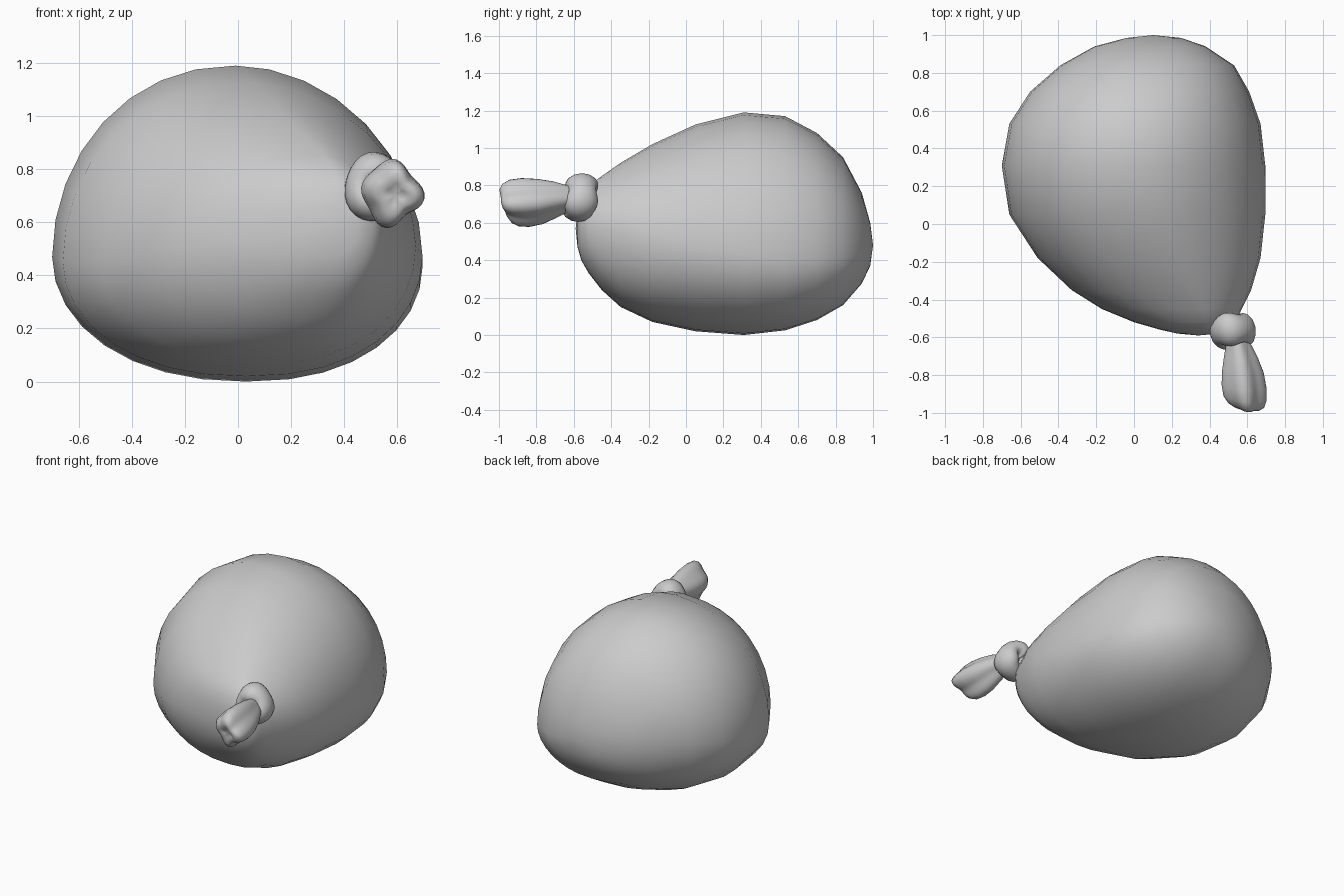
import bpy, bmesh, math
from math import sin, cos, pi

cube = bpy.data.objects.get("Cube")
if cube:
    bpy.data.objects.remove(cube)

grey = bpy.data.materials.new("plain_grey")
grey.use_nodes = True
colour = (0.6, 0.6, 0.6, 1)
grey.diffuse_color = colour
grey.node_tree.nodes["Principled BSDF"].inputs["Base Color"].default_value = colour


def finish(name, bm):
    bmesh.ops.recalc_face_normals(bm, faces=bm.faces)
    mesh = bpy.data.meshes.new(name)
    bm.to_mesh(mesh)
    bm.free()
    mesh.materials.append(grey)
    mesh.shade_smooth()
    obj = bpy.data.objects.new(name, mesh)
    bpy.context.collection.objects.link(obj)
    return obj


def loft(name, rings, start=None, end=None, loop=False):
    """Skin rings of points; close with pole points or join last to first."""
    bm = bmesh.new()
    rows = [[bm.verts.new(p) for p in ring] for ring in rings]
    n = len(rows[0])
    pairs = list(zip(rows, rows[1:]))
    if loop:
        pairs.append((rows[-1], rows[0]))
    for a, b in pairs:
        for i in range(n):
            j = (i + 1) % n
            bm.faces.new((a[i], a[j], b[j], b[i]))
    for pole, row in ((start, rows[0]), (end, rows[-1])):
        if pole:
            tip = bm.verts.new(pole)
            for i in range(n):
                bm.faces.new((tip, row[i], row[(i + 1) % n]))
    return finish(name, bm)


def angles(n):
    return [2 * pi * i / n for i in range(n)]


# Inflated body: sections back to front
# (y, left x, right x, bottom z, top z, ridge x, widest z)
sections = [
    (.985, -.04, .25, .37, .60, .10, .48),
    (.94, -.21, .38, .275, .76, .08, .47),
    (.84, -.39, .53, .16, .95, .07, .47),
    (.70, -.55, .61, .08, 1.08, .05, .46),
    (.53, -.66, .67, .025, 1.17, .03, .45),
    (.31, -.70, .695, .00, 1.19, .01, .45),
    (.05, -.66, .695, .02, 1.125, .04, .46),
    (-.18, -.51, .67, .07, 1.02, .12, .48),
    (-.35, -.33, .62, .15, .92, .22, .52),
    (-.45, -.17, .57, .24, .85, .29, .54),
    (-.52, .00, .54, .33, .80, .33, .56),
    (-.56, .14, .51, .40, .74, .35, .57),
    (-.58, .23, .45, .47, .67, .34, .57),
]


def body_ring(y, xl, xr, zb, zt, ridge, wide):
    # the section leans toward the neck as it nears the front
    lean = 0.1 * (0.15 - y) * min(xr - xl, zt - zb)
    front = max(-1, min(1, (.3 - y) / .5))
    ring = []
    for a in angles(32):
        c, s = cos(a), sin(a)
        # fullness of each quarter of the section
        if s > 0:
            power = 1.05 + .1 * front if c > 0 else .93 - .1 * front
        else:
            power = .86 if c > 0 else .92 - .05 * abs(front)
        c = math.copysign(abs(c) ** power, c)
        x0, z0 = ridge + lean * s, wide + lean * c
        x = x0 + (xr - x0 if c > 0 else x0 - xl) * c
        z = z0 + (zt - z0 if s > 0 else z0 - zb) * s
        ring.append((x, y, z))
    return ring


loft("inflated_body", [body_ring(*s) for s in sections],
     (.10, 1.0, .48), (.34, -.59, .57))

# Knot: lumpy ring wrapped round the neck
knot_rings = []
for a in angles(28):
    ring = []
    fat = .061 + .006 * cos(3 * a + 1)
    for b in angles(14):
        r = .069 + fat * cos(b)
        along = fat * sin(b) * 1.4 - .015 * cos(a + .7)
        ring.append((.52 + r * cos(a) * .9 - along * .2,
                     -.565 + r * cos(a) * .25 + along * .95,
                     .73 + r * sin(a)))
    knot_rings.append(ring)
loft("knot", knot_rings, loop=True)

# Tail: softly fluted, flaring out of the knot, with a slanted dented end
# (x, y, z, radius, flute depth)
stations = [
    (.52, -.54, .73, .05, .04), (.55, -.63, .73, .066, .06),
    (.562, -.70, .725, .090, .08), (.572, -.78, .715, .111, .09),
    (.578, -.86, .71, .119, .10), (.583, -.92, .707, .112, .12),
    (.590, -.957, .705, .093, .14), (.594, -.975, .705, .066, .16),
    (.594, -.965, .705, .035, .16),
]
tail_rings = []
for i, (x, y, z, r, flute) in enumerate(stations):
    ring = []
    for a in angles(40):
        q = r * (1 + flute * cos(4 * a + .6) + .05 * cos(3 * a))
        dx, dz = q * cos(a) * .92, q * sin(a)
        ring.append((x + dx, y - (.3 * dz + .2 * dx) * i / 8, z + dz))
    tail_rings.append(ring)
loft("tail", tail_rings, (.52, -.53, .73), (.594, -.952, .705))
